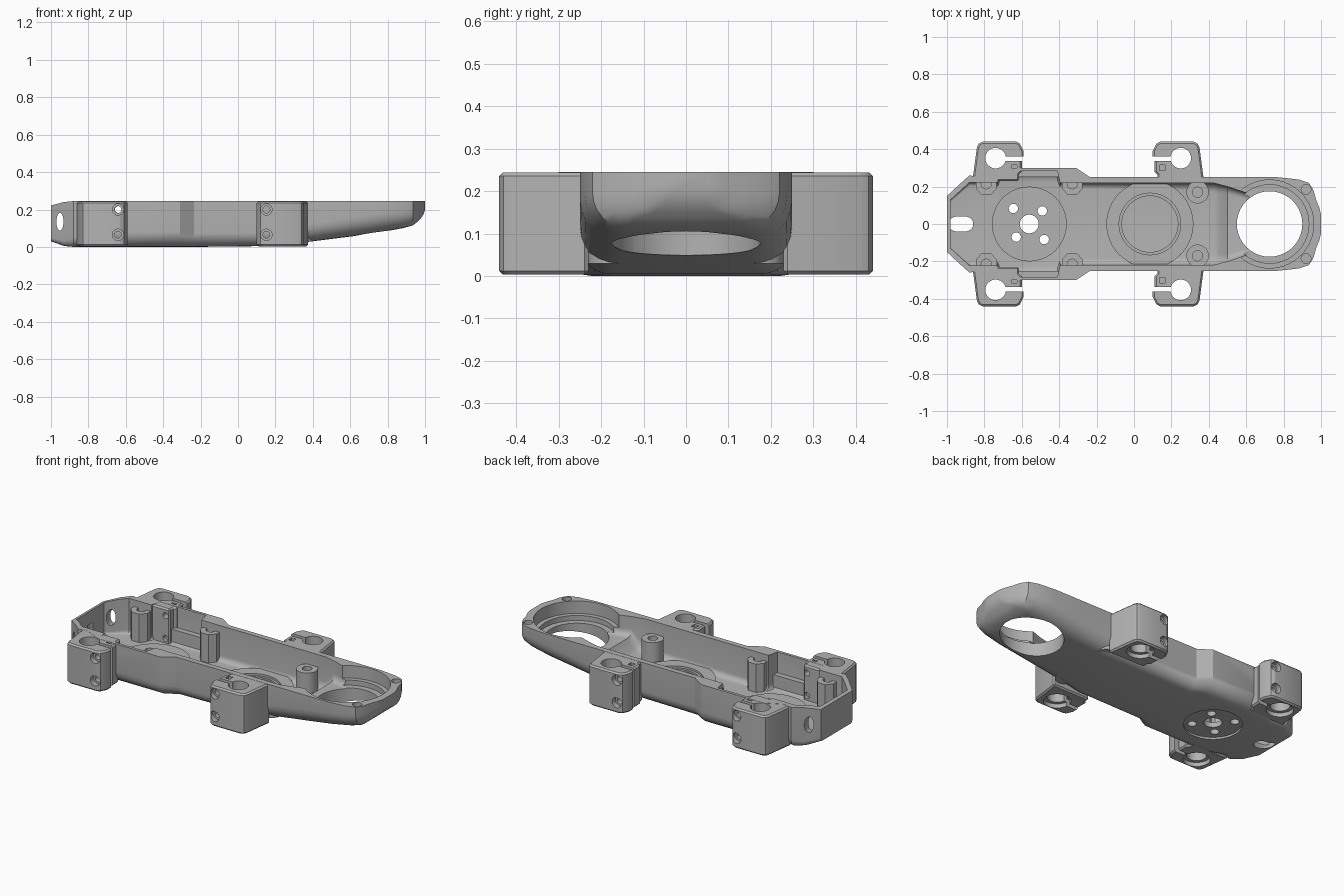
import bpy, bmesh, math
from mathutils import Matrix, Vector

cube = bpy.data.objects.get("Cube")
if cube:
    bpy.data.objects.remove(cube)

grey = bpy.data.materials.new("grey_plastic")
grey.use_nodes = True
grey.diffuse_color = (0.45, 0.45, 0.45, 1)
grey.node_tree.nodes["Principled BSDF"].inputs["Base Color"].default_value = (0.45, 0.45, 0.45, 1)


def finish(bm, name):
    bmesh.ops.recalc_face_normals(bm, faces=bm.faces)
    me = bpy.data.meshes.new(name)
    bm.to_mesh(me)
    bm.free()
    me.materials.append(grey)
    ob = bpy.data.objects.new(name, me)
    bpy.context.collection.objects.link(ob)
    return ob


def prism(name, pts, z0, z1):
    bm = bmesh.new()
    face = bm.faces.new([bm.verts.new((x, y, z0)) for x, y in pts])
    ext = bmesh.ops.extrude_face_region(bm, geom=[face])
    verts = [v for v in ext["geom"] if isinstance(v, bmesh.types.BMVert)]
    bmesh.ops.translate(bm, verts=verts, vec=(0, 0, z1 - z0))
    return finish(bm, name)


def circle(x, y, r, n=40):
    return [(x + r * math.cos(math.tau * i / n), y + r * math.sin(math.tau * i / n)) for i in range(n)]


def disc(name, x, y, r, z0, z1):
    return prism(name, circle(x, y, r), z0, z1)


def box(name, x0, x1, y0, y1, z0, z1):
    return prism(name, [(x0, y0), (x1, y0), (x1, y1), (x0, y1)], z0, z1)


def rod_y(x, z, r, y0, y1, stretch=1):
    # Rod along y, optionally stretched upwards into an oval
    bm = bmesh.new()
    m = Matrix.Translation((x, (y0 + y1) / 2, z)) @ Matrix.Diagonal((1, 1, stretch, 1)) @ Matrix.Rotation(math.pi / 2, 4, "X")
    bmesh.ops.create_cone(bm, cap_ends=True, segments=28, radius1=r, radius2=r, depth=abs(y1 - y0), matrix=m)
    return finish(bm, "rod")


def apply_modifiers(ob):
    me = bpy.data.meshes.new_from_object(ob.evaluated_get(bpy.context.evaluated_depsgraph_get()))
    ob.modifiers.clear()
    ob.data = me


def cut(ob, *cutters):
    for c in cutters:
        mod = ob.modifiers.new("cut", "BOOLEAN")
        mod.operation, mod.solver, mod.object = "DIFFERENCE", "EXACT", c
        apply_modifiers(ob)
        bpy.data.objects.remove(c)
    return ob


def loft(name, stations, steps=6):
    # Round-bottomed channel through stations of x, half width, bottom, top, corner radius
    bm = bmesh.new()
    rings = []
    for x, w, zb, zt, r in stations:
        r = min(r, 0.7 * w, 0.7 * (zt - zb))
        half = [(w, zt)]
        for i in range(steps + 1):
            a = math.pi / 2 * i / steps
            half.append((w - r + r * math.cos(a), zb + r - r * math.sin(a)))
        pts = half + [(-y, z) for y, z in reversed(half)]
        rings.append([bm.verts.new((x, y, z)) for y, z in pts])
    for a, b in zip(rings, rings[1:]):
        for i in range(len(a)):
            j = (i + 1) % len(a)
            bm.faces.new((a[i], a[j], b[j], b[i]))
    bm.faces.new(rings[0])
    bm.faces.new(rings[-1])
    return finish(bm, name)


TOP = 0.245
# Outer shell of the tray
hull = loft("tray_shell", [
    (-1, 0.15, 0.03, 0.222, 0.02), (-0.93, 0.215, 0.005, 0.24, 0.03), (-0.88, 0.26, 0, TOP, 0.05),
    (-0.82, 0.25, 0, TOP, 0.06), (-0.72, 0.3, 0, TOP, 0.08), (-0.31, 0.3, 0, TOP, 0.08),
    (-0.235, 0.25, 0, TOP, 0.07), (0.2, 0.25, 0.005, TOP, 0.07), (0.36, 0.25, 0.025, TOP, 0.09),
    (0.6, 0.25, 0.055, TOP, 0.1), (0.77, 0.25, 0.08, TOP, 0.1), (0.88, 0.238, 0.1, TOP, 0.09),
    (0.935, 0.22, 0.115, TOP, 0.08), (0.96, 0.18, 0.135, TOP, 0.06), (0.975, 0.125, 0.15, TOP, 0.05),
    (0.99, 0.09, 0.17, TOP, 0.04), (1, 0.05, 0.2, TOP, 0.02)])

# Main cavity, stepping up to the ring end
cut(hull, loft("cavity", [
    (-0.98, 0.13, 0.04, 0.3, 0.01), (-0.88, 0.222, 0.035, 0.3, 0.02), (-0.73, 0.222, 0.035, 0.3, 0.03),
    (-0.715, 0.283, 0.035, 0.3, 0.06), (-0.41, 0.283, 0.035, 0.3, 0.06), (-0.395, 0.218, 0.035, 0.3, 0.03),
    (0.3, 0.218, 0.04, 0.3, 0.04), (0.43, 0.218, 0.05, 0.3, 0.05), (0.46, 0.21, 0.07, 0.3, 0.05),
    (0.5, 0.2, 0.13, 0.3, 0.04), (0.62, 0.16, 0.135, 0.3, 0.03)]))

# Stepped ring opening at the narrow end and its two screw holes
RING = 0.725
cut(hull, disc("c", RING, 0, 0.236, 0.17, 0.3), disc("c", RING, 0, 0.21, 0.14, 0.3),
    disc("c", RING, 0, 0.175, -0.1, 0.3))
for s in (-1, 1):
    cut(hull, disc("c", 0.92, 0.185 * s, 0.026, 0.17, 0.3))

# Cable slot in the floor, oval windows in the chamfered corners, clamp bolt passage
slot = [(-0.9 + 0.04 * math.cos(a), 0.04 * math.sin(a)) for a in (math.pi * (i / 10 - 0.5) for i in range(11))]
slot += [(-1.85 - x, -y) for x, y in slot]
cut(hull, prism("c", slot, -0.1, 0.15), rod_y(-0.952, 0.135, 0.019, -0.4, 0.4, 2.5),
    rod_y(-0.64, 0.2, 0.018, -0.4, 0.4))

# Round mounting pad with a bolt circle
PAD = -0.56
pad = disc("round_mounting_pad", PAD, 0, 0.2, 0.025, 0.05)
cut(hull, disc("c", PAD, 0, 0.16, -0.1, 0.012))
for part in (hull, pad):
    for x, y, r in [(PAD, 0, 0.05), (-0.645, 0.083, 0.025), (-0.49, 0.07, 0.025),
                    (-0.63, -0.07, 0.025), (-0.48, -0.083, 0.025)]:
        cut(part, disc("c", x, y, r, -0.1, 0.2))
cut(pad, disc("c", PAD, 0, 0.09, 0.043, 0.2))

# Raised seat ring in the middle of the floor
seat = disc("round_seat_ring", 0.085, 0, 0.233, 0.032, 0.06)
cut(seat, disc("c", 0.085, 0, 0.165, 0.048, 0.2), disc("c", 0.085, 0, 0.15, 0, 0.2))
parts = [hull, pad, seat]

for s in (-1, 1):
    side = "left" if s > 0 else "right"

    # Blocky screw posts joined to the side walls, with a round post further on
    for label, x in (("rear", -0.79), ("middle", -0.33)):
        outline = [(x - 0.055, s * 0.25), (x - 0.055, s * 0.19), (x - 0.025, s * 0.155),
                   (x + 0.025, s * 0.155), (x + 0.055, s * 0.19), (x + 0.055, s * 0.25)]
        post = prism(f"{label}_screw_post_{side}", outline, 0.02, 0.205)
        parts.append(cut(post, disc("c", x, s * 0.215, 0.027, 0.08, 0.3)))
    post = disc(f"front_screw_post_{side}", 0.34, s * 0.17, 0.06, 0.03, 0.17)
    parts.append(cut(post, disc("c", 0.34, s * 0.17, 0.027, 0.08, 0.3)))

    # Ledge inside the wide section
    parts.append(box(f"wall_ledge_{side}", -0.72, -0.4, s * 0.25, s * 0.29, 0.045, 0.12))

    # Split tube clamps, slot facing inward along the tray
    for label, hx, d in (("rear", -0.74, 1), ("front", 0.25, -1)):
        outline = [(-0.125, 0.23), (-0.12, 0.26), (-0.1, 0.41), (-0.09, 0.43), (-0.07, 0.44),
                   (0.11, 0.44), (0.13, 0.43), (0.15, 0.39), (0.15, 0.345), (0.14, 0.335),
                   (0.14, 0.28), (0.125, 0.265), (0.125, 0.23)]
        clamp = prism(f"{label}_tube_clamp_{side}", [(hx + d * u, s * v) for u, v in outline], 0.003, 0.244)
        bev = clamp.modifiers.new("bevel", "BEVEL")
        bev.width, bev.segments, bev.angle_limit = 0.009, 1, math.radians(60)
        apply_modifiers(clamp)
        hy = s * 0.352
        cut(clamp, disc("c", hx, hy, 0.055, -0.1, 0.4), disc("c", hx, hy, 0.075, -0.1, 0.028),
            box("c", hx, hx + d * 0.2, s * 0.336, s * 0.36, -0.1, 0.4),
            box("c", hx + d * 0.085, hx + d * 0.115, s * 0.285, s * 0.315, 0.17, 0.4))
        for z in (0.2, 0.065):
            bx = hx + d * 0.098
            cut(clamp, rod_y(bx, z, 0.018, s * 0.2, s * 0.5), rod_y(bx, z, 0.03, s * 0.41, s * 0.5))
        parts.append(clamp)

# Smooth shading with sharp edges kept
bpy.ops.object.select_all(action="DESELECT")
for ob in parts:
    ob.select_set(True)
bpy.context.view_layer.objects.active = hull
bpy.ops.object.shade_smooth_by_angle(angle=math.radians(30))
